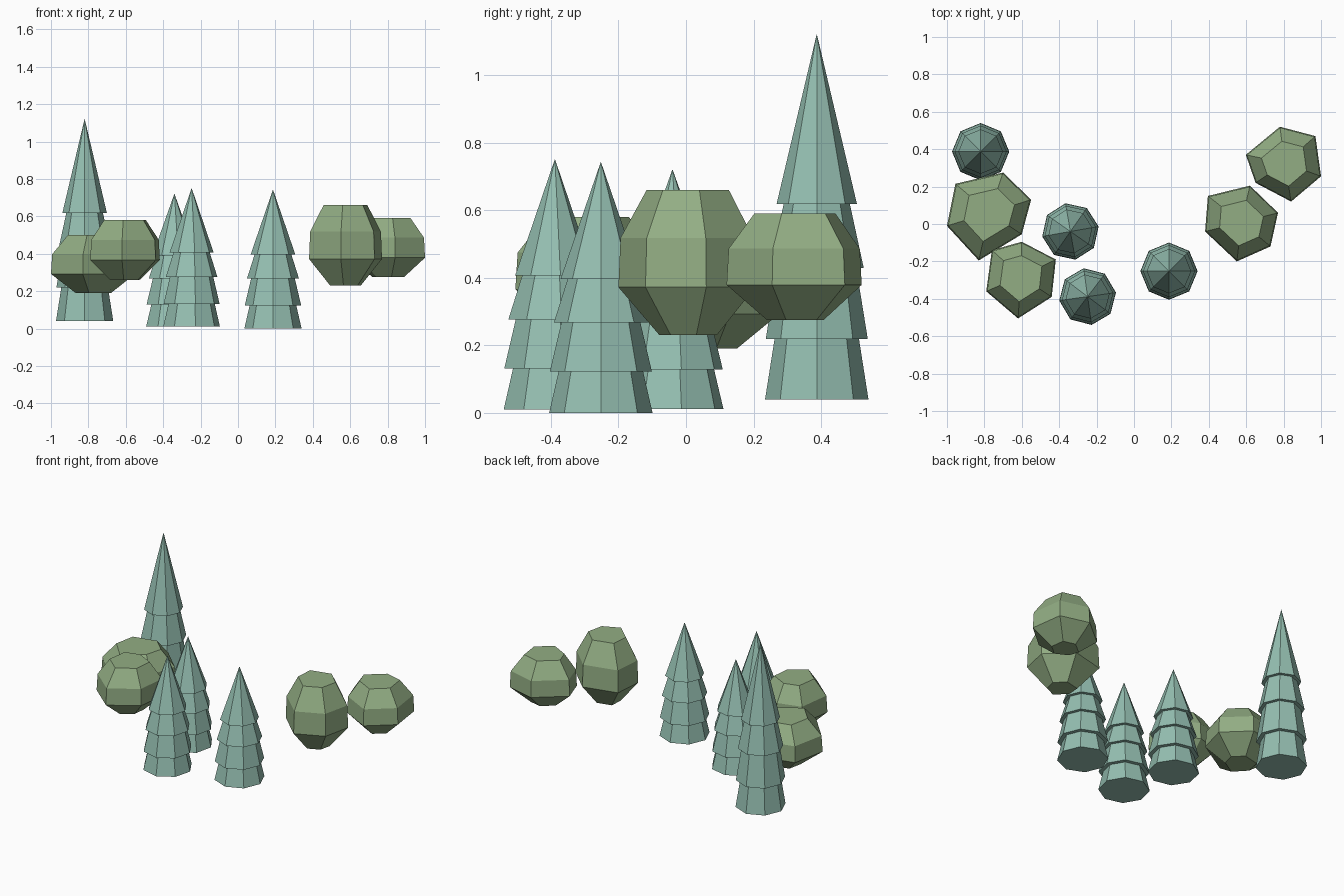
import bpy, bmesh
from math import sin, cos, tau, radians

if "Cube" in bpy.data.objects:
    bpy.data.objects.remove(bpy.data.objects["Cube"])


def material(name, color):
    m = bpy.data.materials.new(name)
    m.diffuse_color = (*color, 1)
    m.use_nodes = True
    m.node_tree.nodes["Principled BSDF"].inputs["Base Color"].default_value = m.diffuse_color
    return m


PINE = material("pine_green", (0.30, 0.52, 0.44))
LEAF = material("leaf_green", (0.29, 0.42, 0.23))


def loft(name, rings, mat):
    """Skin a stack of equal-sized rings and cap both ends."""
    bm = bmesh.new()
    loops = [[bm.verts.new(p) for p in ring] for ring in rings]
    n = len(loops[0])
    for a, b in zip(loops, loops[1:]):
        for i in range(n):
            j = (i + 1) % n
            bm.faces.new((a[i], a[j], b[j], b[i]))
    bm.faces.new(loops[0][::-1])
    bm.faces.new(loops[-1])
    bmesh.ops.remove_doubles(bm, verts=bm.verts, dist=1e-5)
    bmesh.ops.recalc_face_normals(bm, faces=bm.faces)
    me = bpy.data.meshes.new(name)
    bm.to_mesh(me)
    bm.free()
    me.materials.append(mat)
    ob = bpy.data.objects.new(name, me)
    bpy.context.collection.objects.link(ob)


# Tiered eight-sided pines: (radius, height fraction) profile
PROFILE = [(.153, 0), (.125, .165), (.151, .165), (.117, .36),
           (.139, .36), (.098, .535), (.119, .535), (.0005, 1)]


def pine(name, x, y, z0, z1, turn):
    rings = []
    for r, t in PROFILE:
        angles = [tau * i / 8 + radians(turn) for i in range(8)]
        rings.append([(x + r * cos(a), y + r * sin(a), z0 + t * (z1 - z0))
                      for a in angles])
    loft(name, rings, PINE)


pine("tall_pine", -.82, .387, .04, 1.12, 0)
pine("middle_pine", -.34, -.04, .012, .72, 10)
pine("front_pine", -.248, -.388, .01, .75, 8)
pine("right_pine", .187, -.252, 0, .742, 0)


# Leafy crowns: irregular hexagon outline, tapered to flat top and bottom
def crown(name, outline, z0, z1):
    cx = sum(p[0] for p in outline) / 6
    cy = sum(p[1] for p in outline) / 6
    rings = []
    for s, t in [(.42, 0), (1, .33), (.97, .67), (.6, 1)]:
        rings.append([(cx + s * (x - cx), cy + s * (y - cy), z0 + t * (z1 - z0))
                      for x, y in outline])
    loft(name, rings, LEAF)


crown("left_back_crown", [(-.70, .275), (-.55, .13), (-.60, -.055),
                          (-.83, -.195), (-1.0, -.01), (-.955, .215)], .19, .50)
crown("left_front_crown", [(-.60, -.095), (-.418, -.19), (-.44, -.39),
                           (-.62, -.505), (-.79, -.36), (-.76, -.14)], .26, .58)
crown("right_front_crown", [(.62, .205), (.77, .06), (.73, -.12),
                            (.55, -.20), (.38, -.04), (.395, .15)], .23, .66)
crown("right_back_crown", [(.78, .52), (.97, .47), (1.0, .255),
                           (.84, .12), (.65, .22), (.598, .37)], .275, .59)
